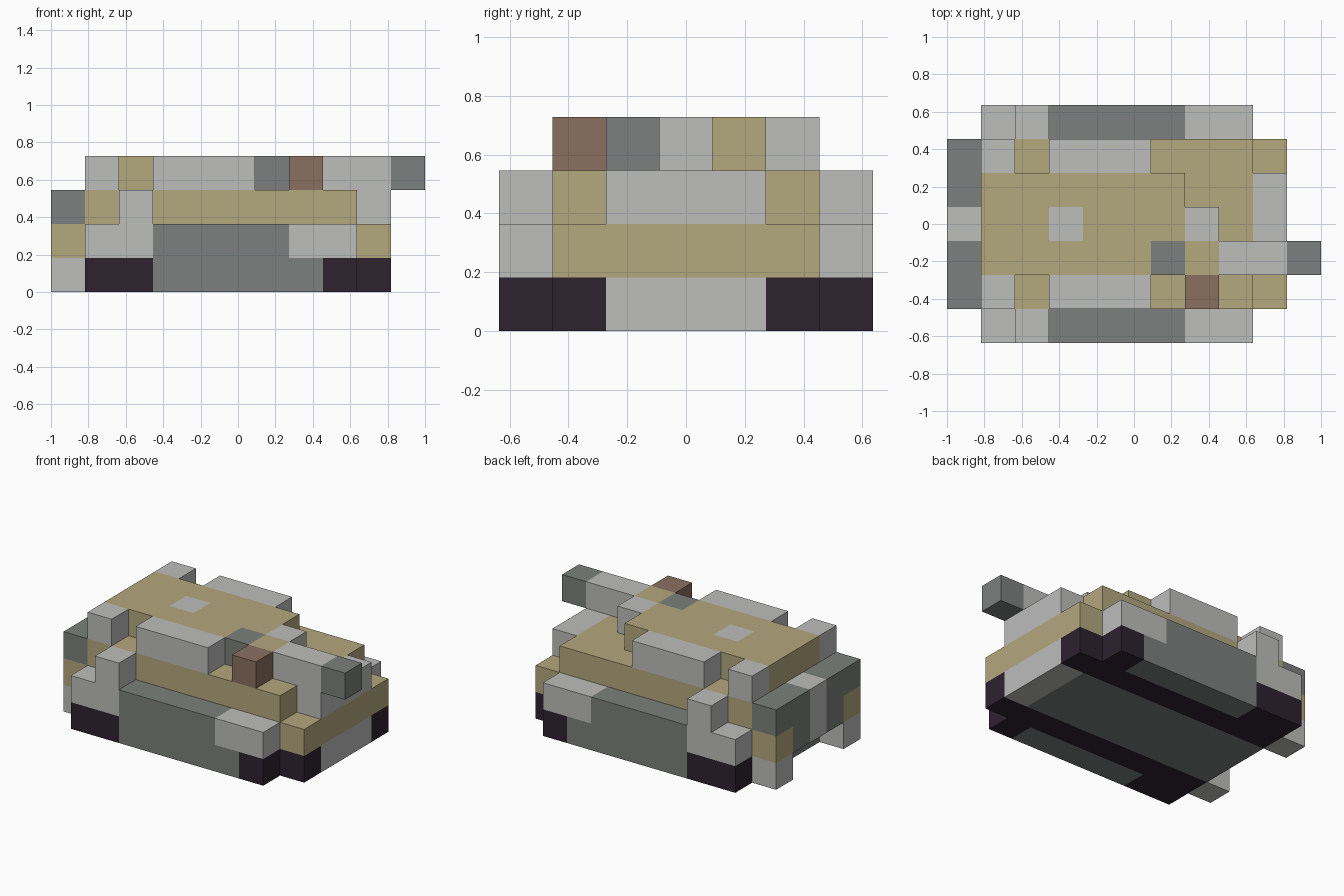
import bpy
import bmesh
from mathutils import Vector

cube = bpy.data.objects.get("Cube")
if cube:
    bpy.data.objects.remove(cube, do_unlink=True)

UNIT = 2 / 11
SIZE = (11, 7, 4)


def linear(c):
    c /= 255
    return c / 12.92 if c <= 0.04045 else ((c + 0.055) / 1.055) ** 2.4


def make_material(name, rgb):
    mat = bpy.data.materials.new(name)
    mat.use_nodes = True
    colour = [linear(c) for c in rgb] + [1]
    mat.diffuse_color = colour
    mat.node_tree.nodes["Principled BSDF"].inputs["Base Color"].default_value = colour
    return mat


MATS = {
    "light": make_material("light grey", (189, 189, 188)),
    "dark": make_material("dark grey", (124, 128, 125)),
    "sand": make_material("sand", (180, 168, 126)),
    "brown": make_material("brown", (138, 112, 96)),
    "track": make_material("track black", (46, 34, 47)),
}
cells = {}


def block(part, colour, xs, ys, zs, mirror=False):
    """Fill an inclusive range of grid cells; later blocks replace earlier ones."""
    for x in range(xs[0], xs[1] + 1):
        for y in range(ys[0], ys[1] + 1):
            for z in range(zs[0], zs[1] + 1):
                cells[x, y, z] = (part, colour)
                if mirror:
                    cells[x, SIZE[1] - 1 - y, z] = (part, colour)


# Hull and belly
block("hull", "dark", (1, 8), (2, 4), (0, 0))
block("hull", "light", (9, 9), (2, 4), (0, 0))
block("hull", "sand", (1, 9), (1, 5), (1, 1))
block("hull", "sand", (1, 8), (1, 5), (2, 2))
block("nose_plate", "light", (9, 9), (2, 4), (2, 2))

# Tracks
block("tracks", "track", (1, 9), (1, 1), (0, 0), True)
block("tracks", "track", (1, 8), (0, 0), (0, 0), True)

# Side skirts and mudguards
block("side_skirts", "dark", (3, 7), (0, 0), (0, 0), True)
block("side_skirts", "dark", (3, 6), (0, 0), (1, 1), True)
block("mudguards", "light", (7, 8), (0, 0), (1, 1), True)
block("mudguards", "light", (1, 2), (0, 0), (1, 1), True)
block("mudguards", "light", (2, 2), (0, 0), (2, 2), True)

# Rear plate with corner legs
block("rear_plate", "dark", (0, 0), (1, 5), (1, 2))
block("rear_plate", "light", (0, 0), (3, 3), (1, 2))
block("rear_plate", "sand", (0, 0), (1, 1), (1, 1), True)
block("rear_legs", "light", (0, 0), (1, 1), (0, 0), True)

# Turret with side boxes and hatch
block("turret", "sand", (1, 6), (2, 4), (3, 3))
block("turret", "sand", (7, 7), (2, 2), (3, 3))
block("turret", "light", (7, 7), (3, 3), (3, 3))
block("turret", "dark", (6, 6), (2, 2), (3, 3))
block("hatch", "light", (3, 3), (3, 3), (3, 3))
block("turret_side_boxes", "light", (3, 5), (1, 1), (3, 3), True)
block("turret_rear_boxes", "light", (1, 1), (1, 1), (3, 3), True)
block("sight_box", "brown", (7, 7), (1, 1), (3, 3))

# Gun
block("gun_barrel", "light", (8, 9), (2, 2), (3, 3))
block("gun_muzzle", "dark", (10, 10), (2, 2), (3, 3))


def build(part):
    """Make the outer skin of one part, skipping faces against any neighbour."""
    bm = bmesh.new()
    colours = sorted({c for p, c in cells.values() if p == part})
    for cell, (owner, colour) in cells.items():
        if owner != part:
            continue
        centre = Vector(cell) + Vector((0.5, 0.5, 0.5))
        for axis in range(3):
            for sign in (-1, 1):
                side = Vector((0, 0, 0))
                side[axis] = sign
                if tuple(int(a + b) for a, b in zip(cell, side)) in cells:
                    continue
                u = Vector((0, 0, 0))
                u[(axis + 1) % 3] = 0.5
                v = side.cross(u)
                mid = centre + side / 2
                corners = [mid - u - v, mid + u - v, mid + u + v, mid - u + v]
                offset = Vector((SIZE[0] / 2, SIZE[1] / 2, 0))
                face = bm.faces.new([bm.verts.new((p - offset) * UNIT) for p in corners])
                face.material_index = colours.index(colour)
    bmesh.ops.remove_doubles(bm, verts=bm.verts, dist=0.001)
    # Join flat neighbouring squares of the same colour
    bmesh.ops.dissolve_limit(bm, angle_limit=0.01, verts=bm.verts, edges=bm.edges,
                             delimit={"MATERIAL"})
    mesh = bpy.data.meshes.new(part)
    bm.to_mesh(mesh)
    bm.free()
    for c in colours:
        mesh.materials.append(MATS[c])
    bpy.context.collection.objects.link(bpy.data.objects.new(part, mesh))


for part in sorted({p for p, c in cells.values()}):
    build(part)
